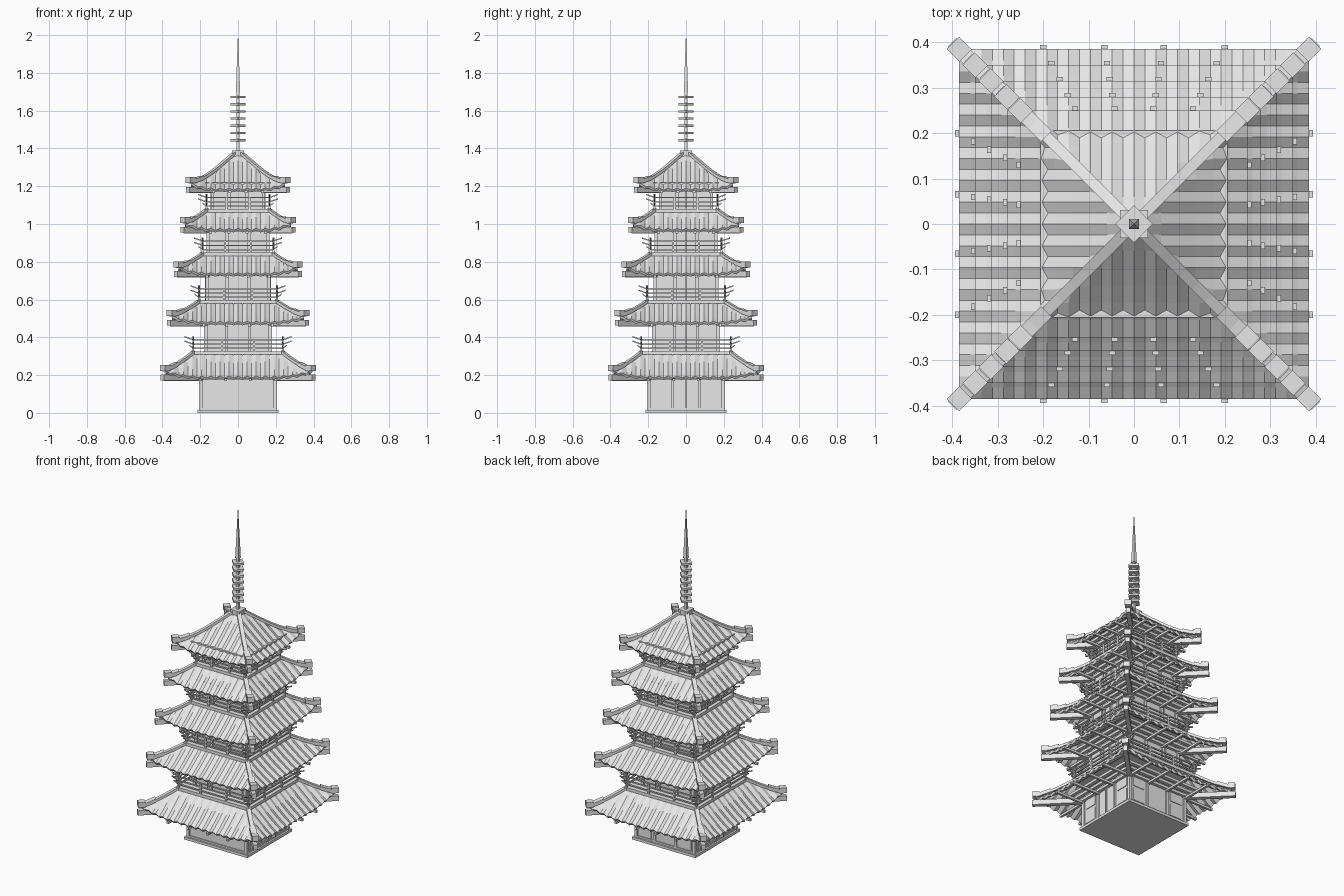
import bpy, bmesh, math
from mathutils import Matrix, Vector

if "Cube" in bpy.data.objects:
    bpy.data.objects.remove(bpy.data.objects["Cube"])

grey = bpy.data.materials.new("plain_grey")
grey.use_nodes = True
grey.diffuse_color = (0.8, 0.8, 0.8, 1)
grey.node_tree.nodes["Principled BSDF"].inputs["Base Color"].default_value = (0.8, 0.8, 0.8, 1)

QUARTERS = [Matrix.Rotation(math.pi / 2 * i, 4, "Z") for i in range(4)]
DIAGONAL = Matrix.Rotation(math.pi / 4, 4, "Z")


def finish(name, bm):
    bmesh.ops.remove_doubles(bm, verts=bm.verts, dist=0.0004)
    bmesh.ops.recalc_face_normals(bm, faces=bm.faces)
    mesh = bpy.data.meshes.new(name)
    bm.to_mesh(mesh)
    bm.free()
    mesh.materials.append(grey)
    ob = bpy.data.objects.new(name, mesh)
    bpy.context.collection.objects.link(ob)
    return ob


def box(bm, x0, x1, y0, y1, z0, z1, turn=Matrix()):
    move = Matrix.Translation(((x0 + x1) / 2, (y0 + y1) / 2, (z0 + z1) / 2))
    scale = Matrix.Diagonal((x1 - x0, y1 - y0, z1 - z0, 1))
    bmesh.ops.create_cube(bm, size=1, matrix=turn @ move @ scale)


def sweep(bm, points, side, width, height, turn=Matrix()):
    """Rectangular bar standing on a path."""
    rings = []
    for p in points:
        corners = [(-1, 0), (1, 0), (1, 1), (-1, 1)]
        rings.append([bm.verts.new(turn @ (p + side * (a * width / 2) + Vector((0, 0, b * height))))
                      for a, b in corners])
    for a, b in zip(rings, rings[1:]):
        for i in range(4):
            j = (i + 1) % 4
            bm.faces.new((a[i], a[j], b[j], b[i]))
    bm.faces.new(rings[0])
    bm.faces.new(rings[-1])


def roof_height(x, t, eave, z0, rise):
    lift = max(0, abs(x) / eave - 0.45) / 0.55
    return z0 + rise * t ** 1.12 + 0.03 * lift ** 2


def build_roof(n, eave, top, z0, z1, wall):
    rise, rows, step = z1 - z0, 6, 0.024
    count = math.ceil(eave / step)

    # Corrugated tile slopes, clipped along the hips
    bm = bmesh.new()
    for turn in QUARTERS:
        grid = []
        for r in range(rows + 1):
            t = r / rows
            w = eave + (top - eave) * t
            row = []
            for i in range(-count, count + 1):
                x = max(-w, min(w, i * step))
                wave = 0.005 * (-1) ** i if abs(i * step) < w else 0
                row.append(bm.verts.new(turn @ Vector((x, -w, roof_height(x, t, eave, z0, rise) + wave))))
            grid.append(row)
        for a, b in zip(grid, grid[1:]):
            for i in range(2 * count):
                bm.faces.new((a[i], a[i + 1], b[i + 1], b[i]))
    ob = finish(f"tile_roof_{n}", bm)
    mod = ob.modifiers.new("thickness", "SOLIDIFY")
    mod.thickness, mod.offset = 0.014, -1

    # Hip ridges with a heavier outer section and an end block
    bm = bmesh.new()
    side = Vector((1, 1, 0)).normalized()
    path = []
    for r in range(9):
        t = r / 8
        w = eave + (top - eave) * t
        path.append(Vector((w, -w, roof_height(w, t, eave, z0, rise))))
    for turn in QUARTERS:
        sweep(bm, path, side, 0.024, 0.016, turn)
        sweep(bm, path[:4 if n < 5 else 3], side, 0.034, 0.022, turn)
        d = math.sqrt(2) * eave
        corner = turn @ DIAGONAL
        end_z = path[0].z
        box(bm, -0.019, 0.019, -d - 0.02, -d + 0.02, end_z + 0.002, end_z + 0.034, corner)
    finish(f"hip_ridges_{n}", bm)

    # Beams under the eaves
    bm = bmesh.new()
    for turn in QUARTERS:
        for f in (-0.52, -0.17, 0.17, 0.52):
            x = f * eave
            box(bm, x - 0.007, x + 0.007, -eave - 0.009, -wall, z0 - 0.022, z0 - 0.008, turn)
        box(bm, -0.013, 0.013, -d - 0.022, -wall * 1.38, z0 - 0.018, z0 + 0.012, turn @ DIAGONAL)
        for k, out in enumerate((0.02, 0.045, 0.07)):
            box(bm, -wall - out, wall + out, -wall - out, -wall - out + 0.02,
                z0 - 0.012 + k * 0.016, z0 + 0.004 + k * 0.016, turn)
    finish(f"eave_beams_{n}", bm)


def build_walls(n, half, z0, z1):
    bm = bmesh.new()
    box(bm, -half, half, -half, half, z0, z1)
    for q, turn in enumerate(QUARTERS):
        # Corner and intermediate posts
        posts = [-1, 1] if n == 1 and q == 0 else [-1, -0.36, 0.36, 1]
        for f in posts:
            x = f * half
            box(bm, x - 0.008, x + 0.008, -half - 0.008, -half + 0.01, z0, z1, turn)
        for z in (z0 + 0.004, z1 - 0.03):
            box(bm, -half, half, -half - 0.006, -half, z, z + 0.012, turn)
        # Double doors and shutter panels
        if q % 2:
            box(bm, -0.005, 0.005, -half - 0.009, -half, z0, z1, turn)
        if n > 1 or q:
            mid = (z0 + z1) / 2
            for s in (-0.68, 0.68):
                x = s * half
                for low, high in ((z0 + 0.02, mid - 0.012), (mid + 0.004, z1 - 0.045)):
                    box(bm, x - 0.2 * half, x + 0.2 * half, -half - 0.004, -half, low, high, turn)
    finish(f"walls_{n}", bm)


def build_balcony(n, half, z):
    bm = bmesh.new()
    box(bm, -half, half, -half, half, z - 0.012, z + 0.006)
    finish(f"balcony_deck_{n}", bm)
    bm = bmesh.new()
    side = Vector((0, 1, 0))
    y = -half + 0.01
    for turn in QUARTERS:
        for f in (-1, -0.36, 0.36, 1):
            x = f * (half - 0.01)
            top = 0.085 if abs(f) == 1 else 0.065
            box(bm, x - 0.005, x + 0.005, y - 0.005, y + 0.005, z, z + top, turn)
        # Rails with upturned ends
        for h in (0.018, 0.04, 0.063):
            reach = half + (0.035 if h > 0.03 else 0.012)
            path = [Vector((s * x, y, z + h + up)) for s, x, up in
                    ((-1, reach, 0.016), (-1, half - 0.01, 0), (1, half - 0.01, 0), (1, reach, 0.016))]
            sweep(bm, path, side, 0.007, 0.007, turn)
    finish(f"balcony_rails_{n}", bm)


# Ground plinth
bm = bmesh.new()
box(bm, -0.215, 0.215, -0.215, 0.215, 0, 0.016)
finish("plinth", bm)

# Storeys: eave half width, roof top half width, eave z, roof top z, wall half width
storeys = [
    (0.385, 0.235, 0.190, 0.312, 0.198),
    (0.350, 0.205, 0.480, 0.582, 0.172),
    (0.315, 0.185, 0.738, 0.835, 0.165),
    (0.280, 0.165, 0.972, 1.066, 0.158),
    (0.250, 0.022, 1.185, 1.365, 0.136),
]
floor = 0.01
for n, (eave, top, z0, z1, wall) in enumerate(storeys, 1):
    build_walls(n, wall, floor, z0 + 0.035)
    build_roof(n, eave, top, z0, z1, wall)
    if n < 5:
        build_balcony(n + 1, top + 0.012, z1 + 0.008)
    floor = z1

# Spire: base block, mast, rings and needle
bm = bmesh.new()
box(bm, -0.031, 0.031, -0.031, 0.031, 1.35, 1.388)
finish("spire_base", bm)
bm = bmesh.new()
box(bm, -0.008, 0.008, -0.008, 0.008, 1.38, 1.72)
finish("spire_mast", bm)
bm = bmesh.new()
for i in range(7):
    z = 1.438 + i * 0.038
    box(bm, -0.029, 0.029, -0.029, 0.029, z, z + 0.012, DIAGONAL)
finish("spire_rings", bm)
bm = bmesh.new()
bmesh.ops.create_cone(bm, cap_ends=True, segments=4, radius1=0.016, radius2=0.001, depth=0.3,
                      matrix=Matrix.Translation((0, 0, 1.85)) @ DIAGONAL)
finish("spire_needle", bm)
